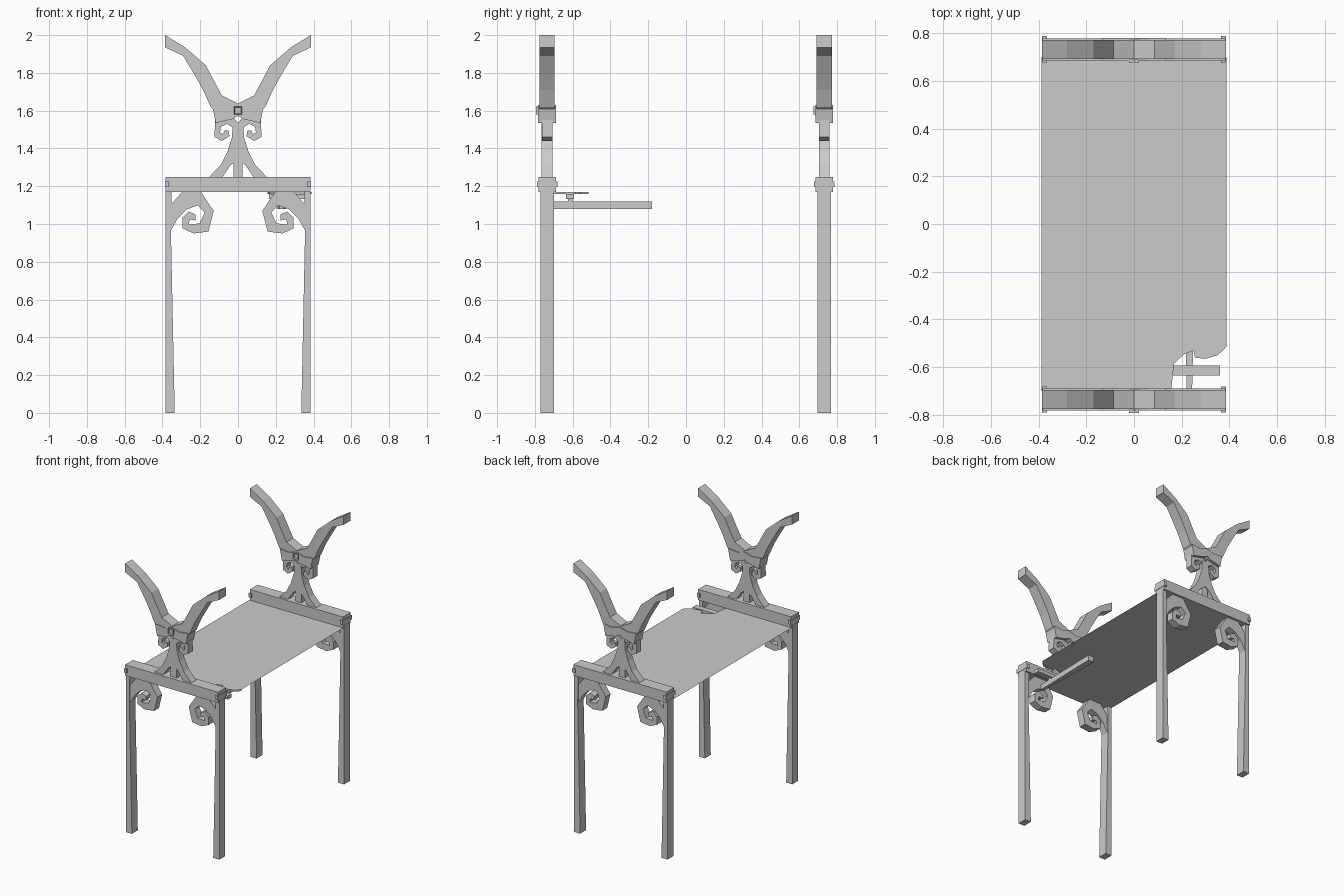
import bpy, bmesh

if "Cube" in bpy.data.objects:
    bpy.data.objects.remove(bpy.data.objects["Cube"])

grey = bpy.data.materials.new("plain grey")
grey.use_nodes = True
colour = (0.6, 0.6, 0.6, 1)
grey.diffuse_color = colour
grey.node_tree.nodes["Principled BSDF"].inputs["Base Color"].default_value = colour


def finish(bm, name):
    mesh = bpy.data.meshes.new(name)
    bmesh.ops.recalc_face_normals(bm, faces=bm.faces)
    bm.to_mesh(mesh)
    bm.free()
    mesh.materials.append(grey)
    obj = bpy.data.objects.new(name, mesh)
    bpy.context.collection.objects.link(obj)
    return obj


def slab(name, profile, y, depth):
    """Extrude an (x, z) outline along y, centred on y."""
    bm = bmesh.new()
    face = bm.faces.new([bm.verts.new((x, y - depth / 2, z)) for x, z in profile])
    new = bmesh.ops.extrude_face_region(bm, geom=[face])["geom"]
    verts = [v for v in new if isinstance(v, bmesh.types.BMVert)]
    bmesh.ops.translate(bm, verts=verts, vec=(0, depth, 0))
    return finish(bm, name)


def box(name, x, y, z):
    """Box from (low, high) ranges."""
    profile = [(x[0], z[0]), (x[1], z[0]), (x[1], z[1]), (x[0], z[1])]
    return slab(name, profile, sum(y) / 2, y[1] - y[0])


def whole(half):
    """Complete an outline that starts and ends on the middle line."""
    return half + [(-x, z) for x, z in reversed(half) if x]


# Outlines of the right half of an end frame
LEG = [(-.385, 0), (-.335, 0), (-.355, .96), (-.352, 1.18), (-.385, 1.18)]
SCROLL = [(-.358, .96), (-.358, 1.1), (-.293, 1.172), (-.198, 1.172), (-.129, 1.07),
          (-.156, .96), (-.235, .95), (-.293, .976), (-.293, 1.034), (-.261, 1.066),
          (-.224, 1.05), (-.224, 1.019), (-.256, 1.024), (-.261, .997), (-.203, 1.003),
          (-.177, 1.061), (-.214, 1.098), (-.272, 1.077), (-.319, 1.03)]
CURL = [(-.122, 1.55), (-.124, 1.46), (-.085, 1.44), (-.045, 1.465), (-.05, 1.495),
        (-.07, 1.495), (-.08, 1.475), (-.095, 1.485), (-.09, 1.515), (-.06, 1.53),
        (-.025, 1.51), (-.02, 1.56)]
STEM = [(0, 1.535), (-.025, 1.565), (-.032, 1.46), (-.055, 1.385), (-.09, 1.315),
        (-.156, 1.245), (-.085, 1.245), (-.04, 1.31), (0, 1.34)]
BRACKET = [(0, 1.63), (-.06, 1.612), (-.135, 1.62), (-.118, 1.535), (-.03, 1.555),
           (0, 1.572)]
HORNS = [(0, 1.638), (-.085, 1.68), (-.12, 1.745), (-.17, 1.84), (-.28, 1.935),
         (-.386, 2), (-.386, 1.935), (-.29, 1.89), (-.23, 1.79), (-.185, 1.71),
         (-.145, 1.62), (-.1, 1.58), (0, 1.59)]


def end_frame(label, y):
    # Paired parts
    for side, s in (("right", 1), ("left", -1)):
        for part, outline, depth in (("leg", LEG, .07), ("scroll", SCROLL, .056),
                                     ("small_curl", CURL, .054)):
            slab(f"{label}_{side}_{part}", [(s * x, z) for x, z in outline], y, depth)
        box(f"{label}_{side}_peg", sorted((s * .365, s * .386)),
            (y - .055, y + .055), (1.195, 1.225))

    # Crossbeam and pedestal
    box(f"{label}_crossbeam", (-.383, .383), (y - .046, y + .046), (1.17, 1.25))
    slab(f"{label}_pedestal", whole(STEM), y, .058)
    box(f"{label}_centre_post", (-.024, .024), (y - .022, y + .022), (1.245, 1.36))

    # Horned top with its bracket and hollow square bolt
    slab(f"{label}_horns", whole(HORNS), y, .08)
    slab(f"{label}_bracket", whole(BRACKET), y, .095)
    bolt = box(f"{label}_bolt", (-.021, .021), (y - .058, y - .03), (1.58, 1.622))
    bm = bmesh.new()
    bm.from_mesh(bolt.data)
    front = min(bm.faces, key=lambda f: f.calc_center_median().y)
    bmesh.ops.inset_region(bm, faces=[front], thickness=.008, depth=0)
    bmesh.ops.translate(bm, verts=front.verts, vec=(0, .012, 0))
    bm.to_mesh(bolt.data)
    bm.free()


end_frame("front", -.735)
end_frame("back", .732)

# Thin table top with a torn front left corner and a short lip along the tear
TEAR = [(.155, -.7), (.168, -.585), (.21, -.545), (.25, -.53), (.255, -.56),
        (.3, -.565), (.35, -.55), (.388, -.515)]
bm = bmesh.new()
corners = [(.388, .7), (-.388, .7), (-.388, -.7)]
top = [bm.verts.new((x, y, 1.17)) for x, y in TEAR + corners]
bm.faces.new(top)
low = [bm.verts.new((x, y, 1.158)) for x, y in TEAR]
for i in range(len(TEAR) - 1):
    bm.faces.new((top[i], top[i + 1], low[i + 1], low[i]))
sheet = finish(bm, "table_top")
if sheet.data.polygons[0].normal.z < 0:
    sheet.data.flip_normals()

# Lever under the torn corner, narrowed at the front, and its cross handle
lever = box("lever", (.21, .255), (-.7, -.18), (1.08, 1.12))
for v in lever.data.vertices:
    if v.co.y < -.5:
        v.co.x = .232 + (v.co.x - .232) * .5
box("lever_cross_handle", (.163, .36), (-.635, -.592), (1.133, 1.16))
box("lever_pivot", (.222, .242), (-.625, -.602), (1.1, 1.14))
